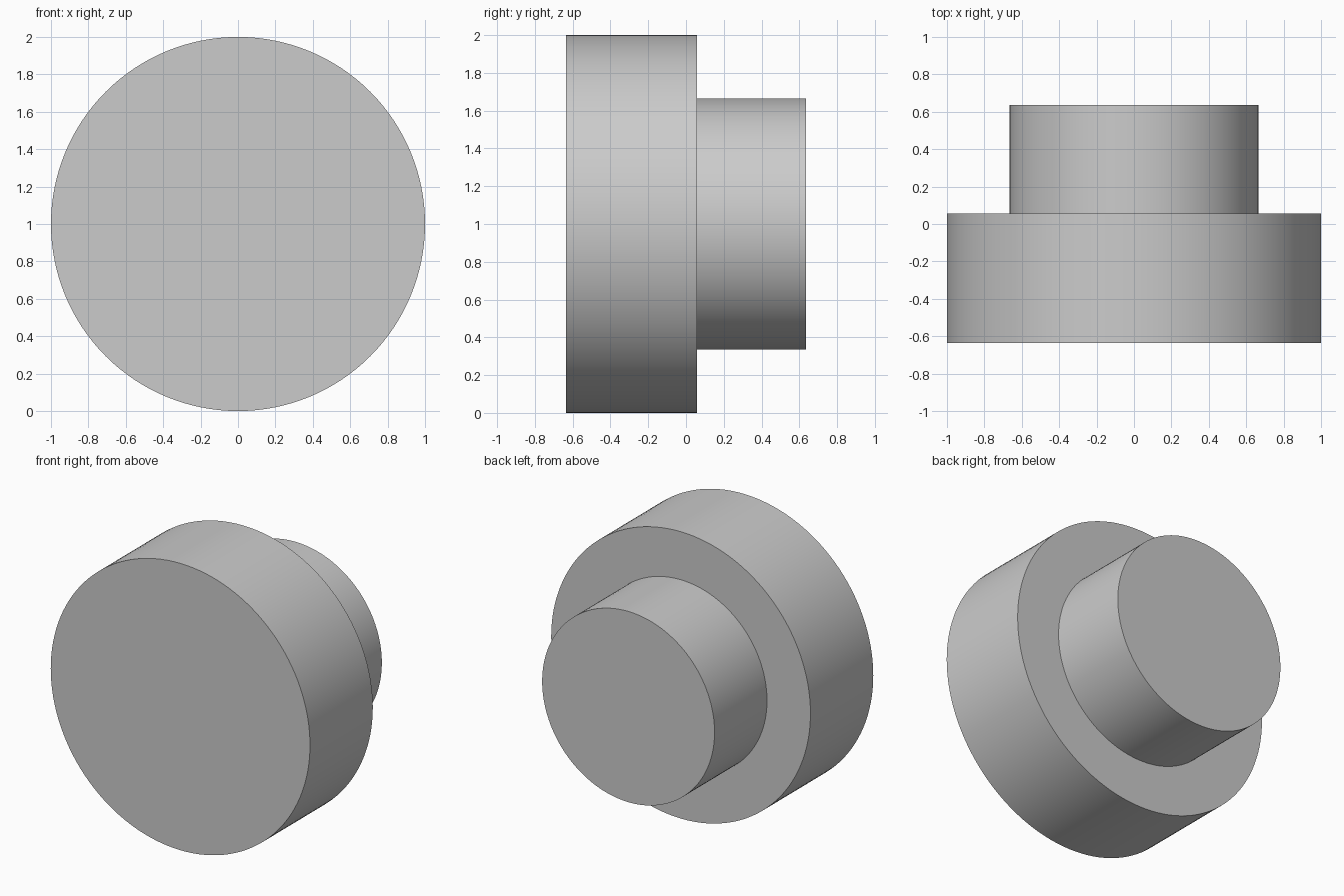
import bpy
import bmesh
import math
from mathutils import Vector

cube = bpy.data.objects.get("Cube")
if cube:
    bpy.data.objects.remove(cube, do_unlink=True)

SEGMENTS = 128
AXIS_HEIGHT = 1.0
HEAD_RADIUS, BOSS_RADIUS = 1.0, 0.665
FRONT, STEP, BACK = -0.635, 0.057, 0.635

# Plain grey finish
grey = bpy.data.materials.new("plain_grey")
colour = (0.6, 0.6, 0.6, 1.0)
grey.diffuse_color = colour
grey.use_nodes = True
grey.node_tree.nodes["Principled BSDF"].inputs["Base Color"].default_value = colour

# Stepped profile, as (radius, depth), turned about the front-to-back axis
profile = [(HEAD_RADIUS, FRONT), (HEAD_RADIUS, STEP),
           (BOSS_RADIUS, STEP), (BOSS_RADIUS, BACK)]
bm = bmesh.new()
rings = []
for radius, y in profile:
    ring = []
    for i in range(SEGMENTS):
        a = math.tau * i / SEGMENTS
        ring.append(bm.verts.new(Vector((radius * math.cos(a), y, radius * math.sin(a)))))
    rings.append(ring)

# Side walls and the step face between neighbouring rings
for lower, upper in zip(rings, rings[1:]):
    for i in range(SEGMENTS):
        j = (i + 1) % SEGMENTS
        bm.faces.new((lower[i], lower[j], upper[j], upper[i]))

# Flat end caps
bm.faces.new(rings[0])
bm.faces.new(rings[-1])
bmesh.ops.recalc_face_normals(bm, faces=bm.faces)

mesh = bpy.data.meshes.new("stepped_knob")
bm.to_mesh(mesh)
bm.free()
mesh.materials.append(grey)

knob = bpy.data.objects.new("stepped_knob", mesh)
knob.location.z = AXIS_HEIGHT
bpy.context.collection.objects.link(knob)

# Smooth round walls with crisp rims
bpy.ops.object.select_all(action="DESELECT")
knob.select_set(True)
bpy.context.view_layer.objects.active = knob
bpy.ops.object.shade_smooth_by_angle(angle=math.radians(30))
